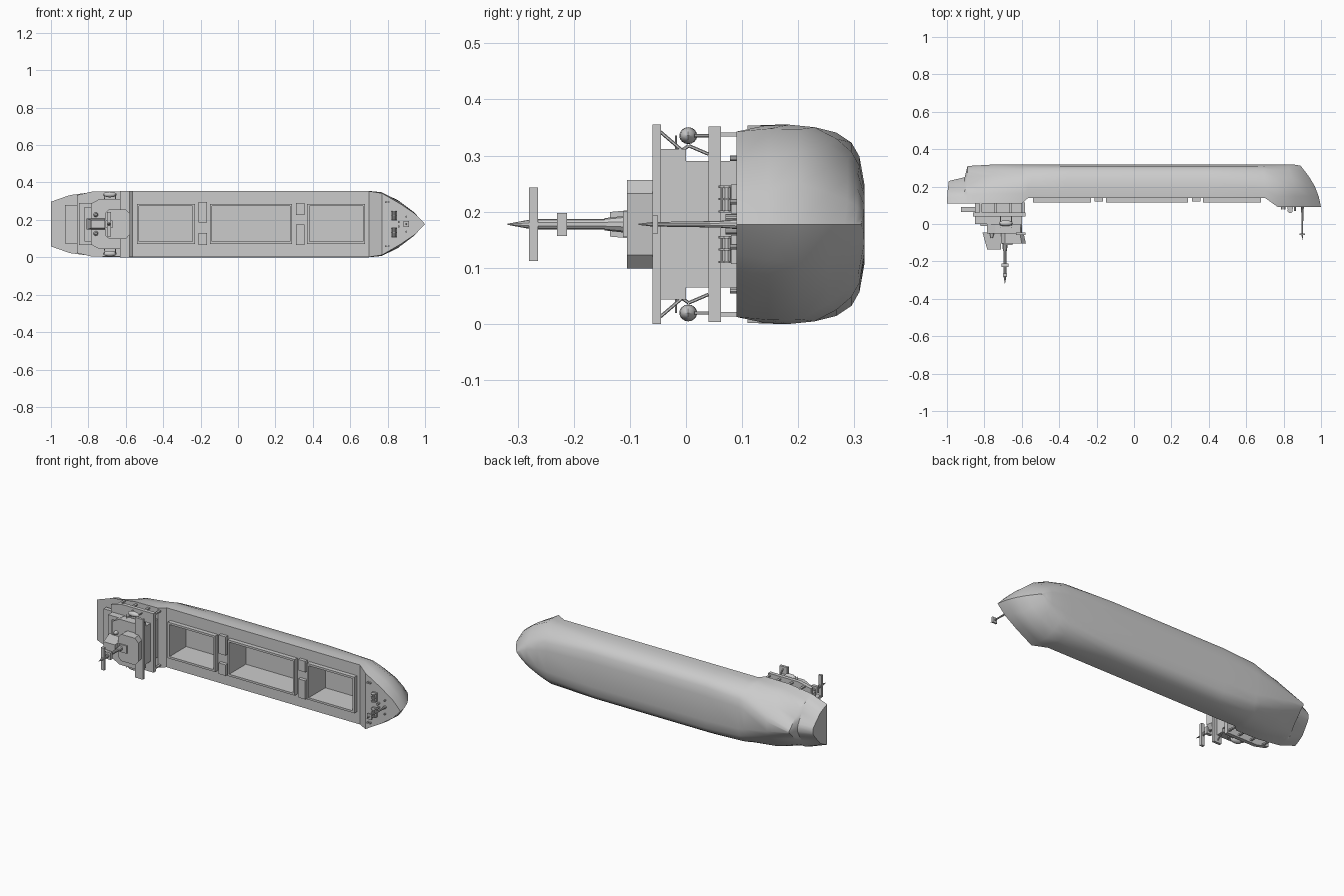
import bpy, bmesh, math
from mathutils import Vector

if "Cube" in bpy.data.objects:
    bpy.data.objects.remove(bpy.data.objects["Cube"])

C = 0.1775  # centreline in z; the deck faces -y


def finish(name, bm, smooth=False):
    bmesh.ops.remove_doubles(bm, verts=bm.verts, dist=1e-5)
    bmesh.ops.recalc_face_normals(bm, faces=bm.faces)
    me = bpy.data.meshes.new(name)
    bm.to_mesh(me)
    bm.free()
    ob = bpy.data.objects.new(name, me)
    bpy.context.collection.objects.link(ob)
    if smooth:
        bpy.ops.object.select_all(action='DESELECT')
        ob.select_set(True)
        bpy.context.view_layer.objects.active = ob
        bpy.ops.object.shade_smooth_by_angle(angle=math.radians(35))
    return ob


def prism(name, pts, y0, y1, top=None):
    """Extrude an (x, z) outline from y0 to y1; top is an optional outline at y1."""
    bm = bmesh.new()
    a = [bm.verts.new((x, y0, z)) for x, z in pts]
    b = [bm.verts.new((x, y1, z)) for x, z in (top or pts)]
    n = len(a)
    bm.faces.new(a)
    bm.faces.new(b)
    for i in range(n):
        j = (i + 1) % n
        bm.faces.new((a[i], a[j], b[j], b[i]))
    return finish(name, bm)


def box(name, x0, x1, y0, y1, z0, z1):
    return prism(name, [(x0, z0), (x1, z0), (x1, z1), (x0, z1)], y0, y1)


def rod(name, p, q, r, r2=None, seg=10):
    p, q = Vector(p), Vector(q)
    bm = bmesh.new()
    bmesh.ops.create_cone(bm, cap_ends=True, segments=seg, radius1=r,
                          radius2=r if r2 is None else r2, depth=(q - p).length)
    rot = Vector((0, 0, 1)).rotation_difference(q - p).to_matrix()
    for v in bm.verts:
        v.co = rot @ v.co + (p + q) / 2
    return finish(name, bm, True)


def sym(half):
    """Mirror (x, half-width) points about the centreline into an outline."""
    return [(x, C - w) for x, w in half] + [(x, C + w) for x, w in reversed(half)]


# hull: stations of top x, bottom x, deck y, keel y, width factors deck/mid/bottom
stations = [
    (-1, -.99, .11, .23, .68, .52, .15), (-.905, -.905, .11, .25, .87, .75, .2),
    (-.89, -.89, .11, .31, .89, .62, .05), (-.75, -.75, .11, .318, .99, .9, .4),
    (-.6, -.6, .11, .318, 1, 1, .8), (-.565, -.565, .14, .318, 1, 1, .88),
    (-.35, -.35, .14, .318, 1, 1, 1), (.4, .4, .14, .318, 1, 1, 1),
    (.7, .69, .14, .318, 1, 1, .85), (.77, .75, .09, .318, .94, .98, .72),
    (.87, .82, .09, .318, .61, .74, .48), (.95, .86, .09, .317, .3, .42, .25),
    (1, .89, .09, .312, 0, 0, 0)]
section = [(0, .99), (.25, 1), (.5, .975), (.72, .92), (.87, .82), (.95, .68), (1, .4)]
bm = bmesh.new()
rings = []
for xt, xb, yd, yk, wt, wm, wb in stations:
    half = []
    for t, p in section:
        w = wt + (wm - wt) * t * 2 if t < .5 else wm + (wb - wm) * (t - .5) * 2
        x = xt + (xb - xt) * t + (xt - xb) * .2 * math.sin(math.pi * t)
        half.append((x, yd + (yk - yd) * t, w * p * C))
    pts = [(x, y, C - w) for x, y, w in half] + [(x, y, C + w) for x, y, w in reversed(half)]
    rings.append([bm.verts.new(p) for p in pts])
for a, b in zip(rings, rings[1:]):
    for i in range(len(a)):
        j = (i + 1) % len(a)
        bm.faces.new((a[i], a[j], b[j], b[i]))
bm.faces.new(rings[0])
bmesh.ops.remove_doubles(bm, verts=bm.verts, dist=1e-5)
hull = finish("hull", bm)

# open cargo holds, each with a raised coaming
for x0, x1 in ((-.54, -.23), (-.15, .29), (.37, .68)):
    z0, z1, t = .072, .285, .012
    cut = box("hold_cutter", x0 + t, x1 - t, 0, .27, z0 + t, z1 - t)
    cut.hide_render = True
    mod = hull.modifiers.new("hold", 'BOOLEAN')
    mod.operation, mod.solver, mod.object = 'DIFFERENCE', 'EXACT', cut
    bpy.context.view_layer.objects.active = hull
    bpy.ops.object.modifier_apply(modifier=mod.name)
    bpy.data.objects.remove(cut)
    for za, zb in ((z0, z0 + t), (z1 - t, z1)):
        box("coaming_side", x0, x1, .115, .145, za, zb)
    for xa, xb in ((x0, x0 + t), (x1 - t, x1)):
        box("coaming_end", xa, xb, .115, .145, z0 + t, z1 - t)
bpy.ops.object.select_all(action='DESELECT')
hull.select_set(True)
bpy.context.view_layer.objects.active = hull
bpy.ops.object.shade_smooth_by_angle(angle=math.radians(35))

# deck houses between the holds
for x0, z0, z1 in ((-.21, .065, .13), (-.21, .185, .295), (.31, .065, .175), (.31, .225, .29)):
    box("deck_house", x0, x0 + .045, .12, .145, z0, z1)

# accommodation block in stepped tiers
box("aft_deck_house", -.925, -.82, .065, .09, .075, .28)
box("lower_house", -.85, -.6, .0, .12, .065, .29)
prism("boat_deck", sym([(-.86, .155), (-.78, .174), (-.58, .174)]), .04, .062)
box("middle_house", -.82, -.6, -.01, .04, .085, .27)
prism("upper_house", sym([(-.785, .08), (-.785, .11), (-.74, .134), (-.6, .134)]), -.05, .0)
box("bridge_wing", -.63, -.58, -.06, -.045, 0, .355)
prism("bridge", sym([(-.71, .06), (-.69, .079), (-.61, .079), (-.59, .055)]), -.05, -.105,
      sym([(-.71, .06), (-.69, .079), (-.6, .079), (-.578, .055)]))
box("bridge_roof_box", -.7, -.65, -.112, -.1, .155, .2)

# funnel with two exhaust fins
prism("funnel", sym([(-.81, .03), (-.71, .03)]), -.045, -.135, sym([(-.785, .022), (-.71, .022)]))
for s in (-1, 1):
    rod("vent", (-.76, -.045, C + s * .05), (-.76, -.075, C + s * .05), .014, .006)

# main mast with radar bars
rod("mast_base", (-.69, -.1, C), (-.69, -.145, C), .016, .011)
rod("main_mast", (-.69, -.14, C), (-.69, -.28, C), .009)
rod("mast_tip", (-.69, -.28, C), (-.69, -.318, C), .008, .001)
box("radar_bar", -.7, -.68, -.28, -.264, .112, .243)
box("lower_radar", -.708, -.672, -.23, -.212, .157, .198)

# lifeboats, davits, wing braces and deck posts on both sides
for s in (-1, 1):
    z = C + s * .158
    bm = bmesh.new()
    bmesh.ops.create_uvsphere(bm, u_segments=12, v_segments=8, radius=1)
    for v in bm.verts:
        v.co = (-.685 + v.co.x * .037, .004 + v.co.y * .016, z + v.co.z * .015)
    finish("lifeboat", bm, True)
    for x in (-.715, -.655):
        rod("davit_leg", (x, .04, C + s * .125), (x, .005, C + s * .14), .003, seg=6)
        rod("davit_arm", (x, .005, C + s * .14), (x, -.028, C + s * .118), .003, seg=6)
        rod("davit_hook", (x, -.018, C + s * .13), (x, -.018, z), .002, seg=6)
        rod("boat_cradle", (x, .04, z), (x, .015, z), .003, seg=6)
    for x in (-.82, -.74, -.66, -.59):
        box("deck_post", x - .006, x + .006, .06, .115, C + s * .16 - .004, C + s * .16 + .004)
    rod("wing_brace", (-.605, -.046, C + s * .165), (-.605, -.005, C + s * .13), .003, seg=6)

# foredeck winches and bollards
for s in (-1, 1):
    z = C + s * .045
    rod("winch_drum", (.835, .072, z - .022), (.835, .072, z + .022), .009)
    for dz in (-.022, 0, .022):
        rod("winch_flange", (.835, .072, z + dz - .002), (.835, .072, z + dz + .002), .014)
    box("winch_bed", .82, .85, .08, .093, z - .026, z + .026)
    rod("windlass", (.86, .07, C + s * .012), (.86, .093, C + s * .012), .006)
    for x, w in ((.79, .118), (.805, .118), (.9, .04)):
        rod("bollard", (x, .078, C + s * w), (x, .093, C + s * w), .005)

# foremast
rod("foremast_foot", (.9, .093, C), (.9, .06, C), .009, .006)
rod("foremast", (.9, .07, C), (.9, -.06, C), .006, .004)
rod("foremast_tip", (.9, -.06, C), (.9, -.085, C), .004, .001)
box("foremast_crossbar", .885, .915, -.06, -.05, C - .016, C + .016)
